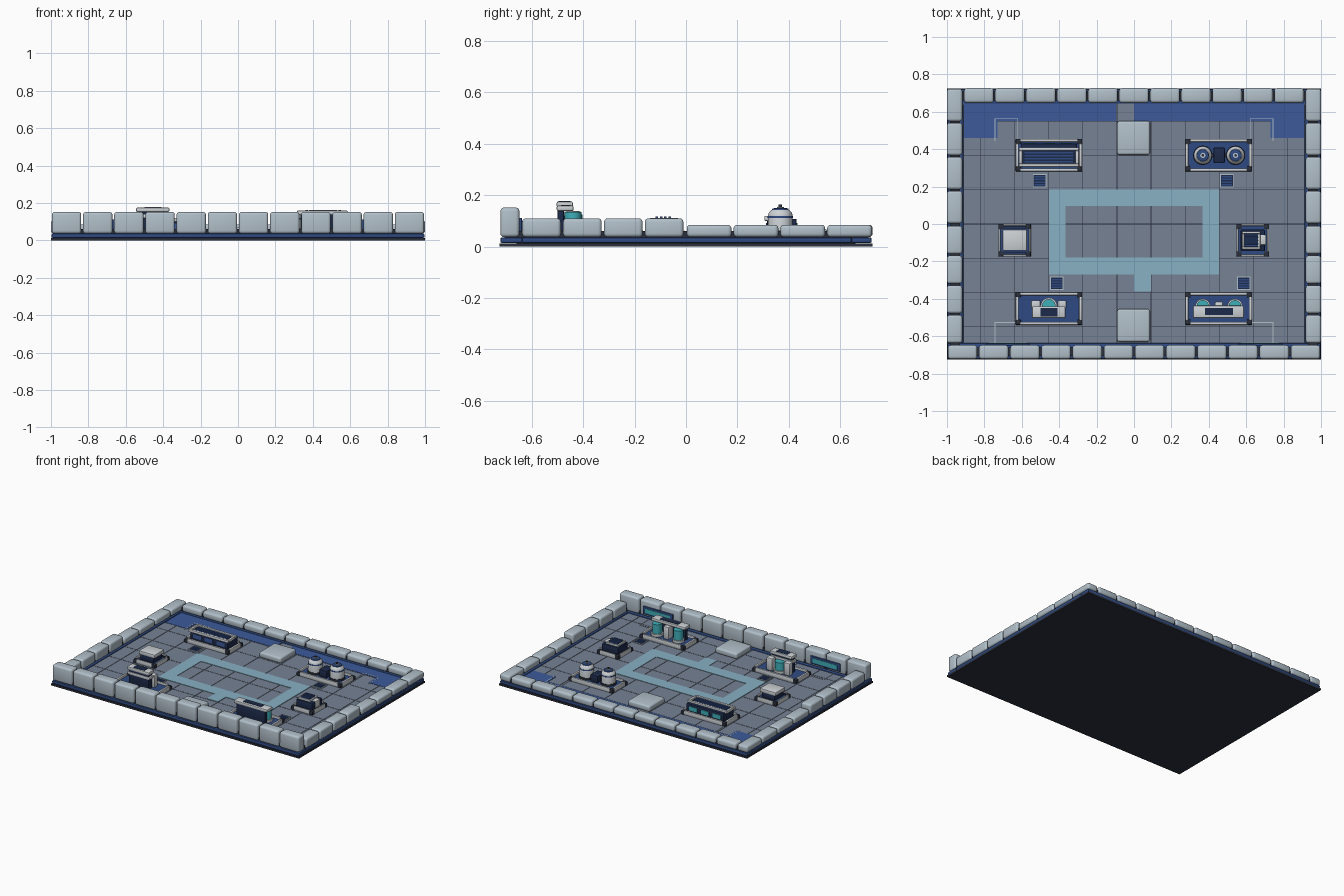
import bpy, bmesh, math
from mathutils import Matrix, Vector


def mat(name, hexcol):
    m = bpy.data.materials.new(name)
    rgb = [int(hexcol[i:i + 2], 16) / 255 for i in (0, 2, 4)]
    m.diffuse_color = [((c + 0.055) / 1.055) ** 2.4 if c > 0.04 else c / 12.92 for c in rgb] + [1]
    return m


PALE, NAVY = mat("pale_panel", "B2C0CA"), mat("navy", "2F4A82")
WHITE, DARK = mat("off_white", "CDD2D6"), mat("dark", "2B303C")
DEEP, FLOOR = mat("deep_navy", "1C2A4A"), mat("floor_grey", "768294")
BLUE, PATH, CYAN = mat("blue", "3C5A9A"), mat("path_blue", "87B1C4"), mat("cyan", "3FB0BA")


def finish(name, bm, m):
    me = bpy.data.meshes.new(name)
    bm.to_mesh(me)
    bm.free()
    me.materials.append(m)
    ob = bpy.data.objects.new(name, me)
    bpy.context.collection.objects.link(ob)
    return ob


def boxes(name, m, items, bevel=0.0, seg=2):
    """Each item is x0, x1, y0, y1, z0, z1."""
    bm = bmesh.new()
    for x0, x1, y0, y1, z0, z1 in items:
        c = Vector((x0 + x1, y0 + y1, z0 + z1)) / 2
        bmesh.ops.create_cube(bm, size=1, matrix=Matrix.Translation(c) @ Matrix.Diagonal((x1 - x0, y1 - y0, z1 - z0, 1)))
    if bevel:
        bmesh.ops.bevel(bm, geom=bm.edges[:], offset=bevel, segments=seg, profile=0.5, affect='EDGES', clamp_overlap=True)
    return finish(name, bm, m)


def lathe(name, m, x, y, profile, n=32):
    """Spin a radius/height profile about a vertical axis."""
    bm = bmesh.new()
    vs = [bm.verts.new((x + r, y, z)) for r, z in profile]
    es = [bm.edges.new(p) for p in zip(vs, vs[1:])]
    bmesh.ops.spin(bm, geom=vs + es, cent=(x, y, 0), axis=(0, 0, 1), angle=2 * math.pi, steps=n)
    bmesh.ops.remove_doubles(bm, verts=bm.verts[:], dist=1e-5)
    bmesh.ops.recalc_face_normals(bm, faces=bm.faces[:])
    return finish(name, bm, m)


def frame(x0, x1, y0, y1, w, z0, z1):
    return [(x0, x1, y0, y0 + w, z0, z1), (x0, x1, y1 - w, y1, z0, z1),
            (x0, x0 + w, y0 + w, y1 - w, z0, z1), (x1 - w, x1, y0 + w, y1 - w, z0, z1)]


# Foundation and floor
boxes("foundation", DARK, [(-1, 1, -.725, .725, 0, .013)])
boxes("floor_bed", DARK, [(-.93, .93, -.66, .66, .012, .0275)])
xs = [-.915] + [k * .091 for k in range(-9, 10, 2)] + [.915]
ys = [-.645] + [k * .182 for k in range(-3, 4)] + [.645]
boxes("floor_tiles", FLOOR, [(a + .0015, b - .0015, c + .0015, d - .0015, .02, .03)
                             for a, b in zip(xs, xs[1:]) for c, d in zip(ys, ys[1:])])

# Floor markings
boxes("blue_floor_strips", BLUE, [(-.91, -.095, .55, .645, .025, .032), (0, .91, .55, .645, .025, .032),
                                  (-.91, -.73, .46, .55, .025, .032), (.73, .91, .46, .55, .025, .032)])
boxes("path_loop", PATH, frame(-.455, .455, -.27, .185, .09, .025, .033) + [(0, .09, -.36, -.27, .025, .033)])
marks = []
for s in (-1, 1):
    for y in (.565, -.525):
        marks += [tuple(sorted((s * .62, s * .745))) + (y - .004, y, .025, .0325)]
        marks += [(s * .743 - .002, s * .743 + .002, y - .12, y, .025, .0325)]
    marks += [(s * .622 - .002, s * .622 + .002, .45, .565, .025, .0325)]
boxes("corner_marks", PALE, marks)

# Perimeter kerb and wall blocks
boxes("kerb", NAVY, [(-.997, .997, -.722, -.637, .014, .036), (-.997, .997, .643, .722, .014, .036),
                     (-.997, -.912, -.637, .643, .014, .036), (.912, .997, -.637, .643, .014, .036)], .006)
boxes("wall_core", DARK, [(-.985, .985, -.705, -.66, .03, .06), (-.985, .985, .66, .71, .03, .06),
                          (-.985, -.93, -.66, .66, .03, .06), (.93, .985, -.66, .66, .03, .06)])
boxes("front_wall_blocks", PALE, [(-1 + i / 6 + .005, -1 + (i + 1) / 6 - .005, -.722, -.648, .037, .152)
                                  for i in range(12)], .014, 3)
boxes("back_wall_blocks", PALE, [(-.912 + i * .1658 + .004, -.912 + (i + 1) * .1658 - .004, .648, .726, .037, .085)
                                 for i in range(11)], .014, 3)
side = []
for s in (-1, 1):
    x0, x1 = sorted((s * .918, s * 1.0))
    side += [(x0, x1, -.637 + i * .159, -.637 + i * .159 + .150, .037, .11) for i in range(4)]
    side += [(x0, x1, .003 + i * .182, .003 + i * .182 + .174, .037, .085) for i in range(4)]
boxes("side_wall_blocks", PALE, side, .014, 3)

# Screens on the inside of the front wall
for s in (-1, 1):
    boxes("wall_screen_frame", NAVY, [(s * .675 - .12, s * .675 + .12, -.652, -.638, .055, .112)], .003)
    boxes("wall_screen", CYAN, [(s * .675 - .1, s * .675 + .1, -.64, -.635, .068, .1)])

# Raised pads
boxes("raised_pads", PALE, [(-.09, .085, .37, .55, .028, .07), (-.09, .085, -.63, -.455, .028, .07)], .012, 3)

# Floor vents
for x, y in ((-.505, .232), (.497, .232), (-.413, -.317), (.587, -.317)):
    boxes("vent_plate", PALE, frame(x - .036, x + .036, y - .036, y + .036, .005, .028, .036))
    boxes("vent_bed", DEEP, [(x - .031, x + .031, y - .031, y + .031, .028, .033)])
    boxes("vent_slats", NAVY, [(x - .028, x + .028, y - .026 + k * .014, y - .018 + k * .014, .03, .037) for k in range(4)])


def station_base(x, y, hx, hy, w):
    boxes("station_plate", NAVY, [(x - hx + .004, x + hx - .004, y - hy + .004, y + hy - .004, .028, .048)])
    boxes("station_rails", WHITE, [(x - hx + .025, x + hx - .025, y + s * (hy - w / 2) - w / 2, y + s * (hy - w / 2) + w / 2, .03, .062) for s in (-1, 1)]
          + [(x + s * (hx - w / 2) - w / 2, x + s * (hx - w / 2) + w / 2, y - hy + .025, y + hy - .025, .03, .062) for s in (-1, 1)], .004)
    boxes("station_corners", DARK, [(x + s * (hx - .014) - .014, x + s * (hx - .014) + .014, y + t * (hy - .014) - .014,
                                     y + t * (hy - .014) + .014, .028, .056) for s in (-1, 1) for t in (-1, 1)], .004)


for x, y in ((-.455, .368), (.453, .368), (-.455, -.452), (.453, -.452)):
    station_base(x, y, .178, .087, .016)
for x in (-.638, .635):
    station_base(x, -.087, .087, .087, .01)

# Back left: louvred console with lit windows
boxes("console_body", DEEP, [(-.605, -.305, .315, .43, .045, .108)], .004)
boxes("console_top_frame", WHITE, frame(-.615, -.295, .305, .41, .018, .1, .12), .004)
boxes("console_louvres", NAVY, [(-.585, -.325, .328 + k * .016, .338 + k * .016, .1, .116) for k in range(4)])
boxes("console_windows", CYAN, [(-.455 + k * .095 - .032, -.455 + k * .095 + .032, .425, .434, .062, .092) for k in (-1, 0, 1)])
boxes("console_front_windows", BLUE, [(-.455 + k * .095 - .032, -.455 + k * .095 + .032, .311, .32, .062, .092) for k in (-1, 0, 1)])

# Back right: twin tanks and pump
for x in (.368, .543):
    lathe("tank_foot", DARK, x, .367, [(0, .045), (.052, .045), (.052, .062), (0, .062)])
    lathe("tank_body", WHITE, x, .367, [(0, .055), (.048, .055), (.048, .122), (.044, .134), (.034, .143), (0, .143)])
    lathe("tank_band", NAVY, x, .367, [(.04, .112), (.0495, .112), (.0495, .12), (.04, .12)])
    lathe("tank_dome", NAVY, x, .367, [(.033, .14), (.031, .148), (.018, .151), (0, .151)])
    lathe("tank_cap", PALE, x, .367, [(.014, .148), (.014, .155), (0, .155)])
    lathe("tank_stem", DARK, x, .367, [(.007, .15), (.007, .163), (0, .163)], 16)
boxes("pump", DEEP, [(.425, .486, .325, .41, .045, .098)], .008)
boxes("tank_pipe", DARK, [(.4, .51, .357, .377, .07, .088)], .004)

# Front left: single capsule terminal
lathe("capsule_tube", CYAN, -.455, -.438, [(0, .06), (.036, .06), (.036, .125), (0, .125)])
lathe("capsule_ends", WHITE, -.455, -.438, [(0, .045), (.044, .045), (.044, .066), (0, .066)])
boxes("capsule_posts", WHITE, [(-.55, -.5, -.45, -.408, .045, .138), (-.41, -.36, -.45, -.408, .045, .138)], .008)
boxes("capsule_back", DEEP, [(-.535, -.375, -.495, -.455, .045, .155)], .004)
boxes("capsule_shelf", WHITE, [(-.545, -.365, -.5, -.45, .118, .14)], .006)
boxes("capsule_canopy", WHITE, [(-.545, -.367, -.503, -.44, .152, .176)], .007)
boxes("capsule_canopy_panel", DEEP, [(-.5, -.41, -.495, -.45, .17, .178)])

# Front right: twin capsule terminal
for x in (.368, .54):
    lathe("twin_tube", CYAN, x, -.44, [(0, .06), (.033, .06), (.033, .135), (0, .135)])
    lathe("twin_tube_foot", WHITE, x, -.44, [(0, .045), (.04, .045), (.04, .066), (0, .066)])
boxes("twin_post", WHITE, [(.432, .476, -.47, -.415, .045, .138)], .008)
boxes("twin_back", DEEP, [(.335, .57, -.5, -.475, .045, .145)], .004)
boxes("twin_canopy", WHITE, [(.315, .588, -.503, -.437, .138, .16)], .007)
boxes("twin_canopy_panel", DEEP, [(.38, .528, -.487, -.45, .155, .1625)])

# Left middle: table unit with pale lid
boxes("table_body", DEEP, [(-.69, -.585, -.14, -.035, .045, .088)], .005)
boxes("table_lid", WHITE, [(-.702, -.572, -.143, -.03, .085, .112)], .006)
boxes("table_slats", DEEP, [(-.7, -.575, y, y + .007, .045, .054) for y in (-.165, -.155, -.026, -.015)])

# Right middle: generator with louvred top
boxes("generator_body", DEEP, [(.57, .7, -.145, -.03, .045, .1)], .006)
boxes("generator_top", WHITE, frame(.578, .675, -.135, -.04, .012, .09, .112), .003)
boxes("generator_louvres", NAVY, [(.59, .663, -.119 + k * .017, -.109 + k * .017, .09, .118) for k in range(4)])
boxes("generator_side_box", WHITE, [(.672, .706, -.112, -.058, .055, .105)], .005)

# Smooth the rounded edges, keep the hard ones
bpy.ops.object.select_all(action='SELECT')
bpy.context.view_layer.objects.active = bpy.context.selected_objects[0]
bpy.ops.object.shade_smooth_by_angle(angle=math.radians(35))
